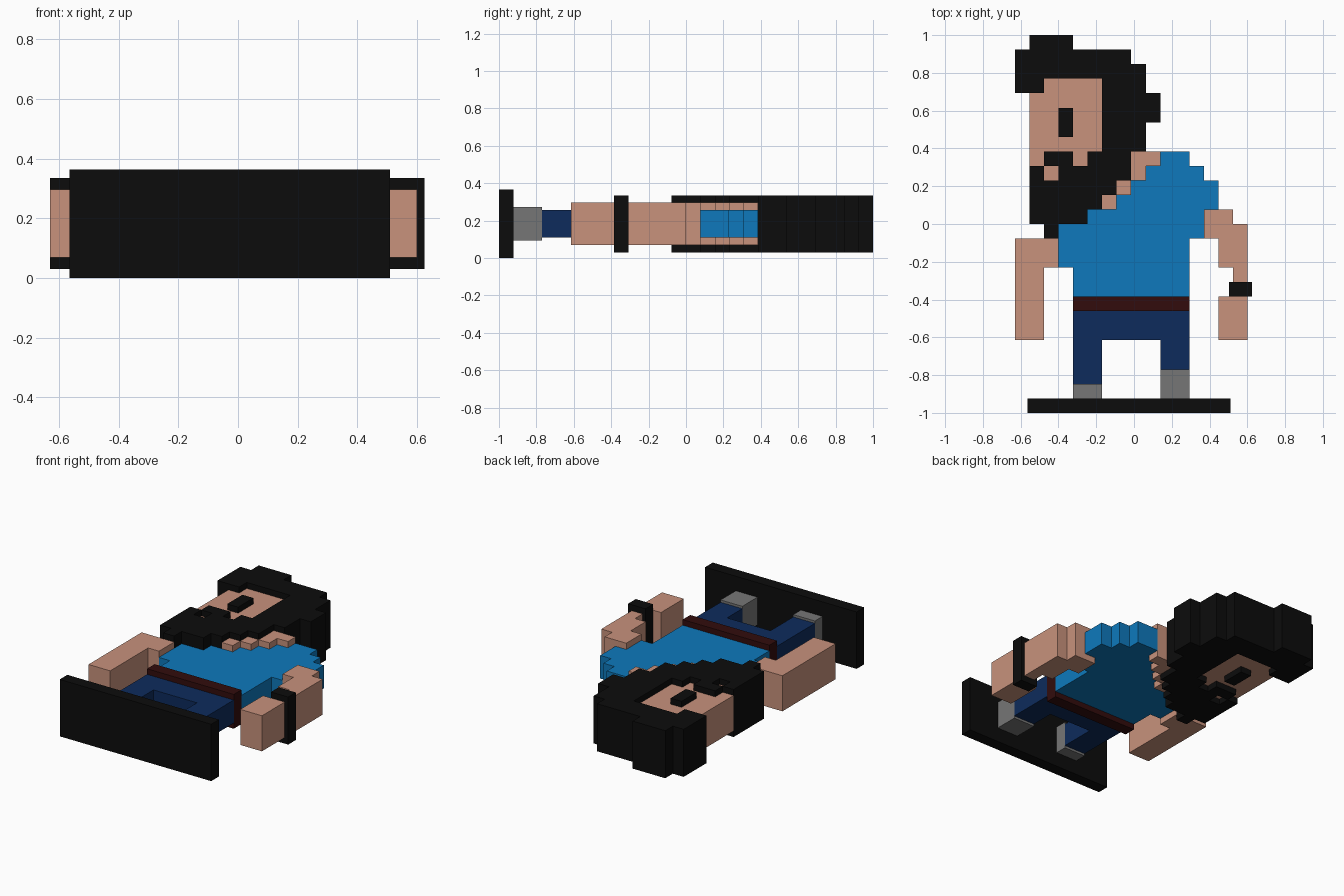
import bpy, bmesh

if "Cube" in bpy.data.objects:
    bpy.data.objects.remove(bpy.data.objects["Cube"])

U = 2 / 26            # one pixel of the figure
X0, Y0 = -0.63, 1.0   # top left corner of the pixel grid
ZC = 0.1825           # middle of the thickness


def material(name, rgb):
    m = bpy.data.materials.new(name)
    m.diffuse_color = (*rgb, 1)
    m.use_nodes = True
    m.node_tree.nodes["Principled BSDF"].inputs["Base Color"].default_value = m.diffuse_color
    return m


black = material("black", (0.0037, 0.0037, 0.0037))
skin = material("skin", (0.578, 0.287, 0.202))
blue = material("shirt blue", (0.0044, 0.191, 0.503))
navy = material("trouser navy", (0.004, 0.024, 0.107))
maroon = material("belt maroon", (0.032, 0.0037, 0.0037))
grey = material("shoe grey", (0.181, 0.181, 0.181))


def slab(name, outline, half, mat):
    """Extrude a (column, row) outline to a slab centred on ZC."""
    bm = bmesh.new()
    face = bm.faces.new([bm.verts.new((X0 + c * U, Y0 - r * U, ZC - half))
                         for c, r in outline])
    top = bmesh.ops.extrude_face_region(bm, geom=[face])["geom"]
    for v in top:
        if isinstance(v, bmesh.types.BMVert):
            v.co.z = ZC + half
    bmesh.ops.recalc_face_normals(bm, faces=bm.faces)
    me = bpy.data.meshes.new(name)
    bm.to_mesh(me)
    bm.free()
    me.materials.append(mat)
    ob = bpy.data.objects.new(name, me)
    bpy.context.collection.objects.link(ob)
    return ob


def block(name, c0, r0, c1, r1, half, mat):
    return slab(name, [(c0, r0), (c1, r0), (c1, r1), (c0, r1)], half, mat)


HAIR, SKIN, CLOTH, SHOE, BASE, BELT = 0.1525, 0.114, 0.074, 0.089, 0.1825, 0.11

# Head
slab("hair", [(1, 0), (4, 0), (4, 1), (8, 1), (8, 2), (9, 2), (9, 4), (10, 4), (10, 6),
              (9, 6), (9, 8), (6, 8), (6, 3), (2, 3), (2, 4), (0, 4), (0, 1), (1, 1)],
     HAIR, black)
slab("beard", [(5, 8), (8, 8), (8, 10), (7, 10), (7, 11), (6, 11), (6, 12), (5, 12),
               (5, 13), (3, 13), (3, 14), (2, 14), (2, 13), (1, 13), (1, 9), (2, 9),
               (2, 10), (3, 10), (3, 9), (5, 9)], HAIR, black)
block("moustache", 2, 8, 4, 9, HAIR, black)
block("eye", 3, 5, 4, 7, HAIR, black)
slab("face", [(2, 3), (6, 3), (6, 8), (5, 8), (5, 9), (4, 9), (4, 8), (2, 8), (2, 9),
              (1, 9), (1, 4), (2, 4)], SKIN, skin)
block("mouth", 2, 9, 3, 10, SKIN, skin)

# Stepped neckline
slab("neck", [(8, 8), (10, 8), (10, 9), (9, 9), (9, 10), (8, 10)], SKIN, skin)
for i in range(2):
    block(f"neck_step_{i + 1}", 7 - i, 10 + i, 8 - i, 11 + i, SKIN, skin)

# Torso and arms
slab("shirt", [(10, 8), (12, 8), (12, 9), (13, 9), (13, 10), (14, 10), (14, 12), (13, 12),
               (13, 14), (12, 14), (12, 18), (4, 18), (4, 16), (3, 16), (3, 13), (5, 13),
               (5, 12), (7, 12), (7, 11), (8, 11), (8, 10), (9, 10), (9, 9), (10, 9)],
     CLOTH, blue)
slab("left_arm", [(0, 14), (3, 14), (3, 16), (2, 16), (2, 21), (0, 21)], SKIN, skin)
slab("right_arm", [(13, 12), (15, 12), (15, 13), (16, 13), (16, 21), (14, 21), (14, 18),
                   (15, 18), (15, 16), (14, 16), (14, 14), (13, 14)], SKIN, skin)
block("wristband", 14.73, 17, 16.32, 18, HAIR, black)

# Belt, trousers, shoes and base
block("belt", 4, 18, 12, 19, BELT, maroon)
slab("trousers", [(4, 19), (12, 19), (12, 23), (10, 23), (10, 21), (6, 21), (6, 24),
                  (4, 24)], CLOTH, navy)
block("left_shoe", 4, 24, 6, 25, SHOE, grey)
block("right_shoe", 10, 23, 12, 25, SHOE, grey)
block("base", 0.85, 25, 14.82, 26, BASE, black)
